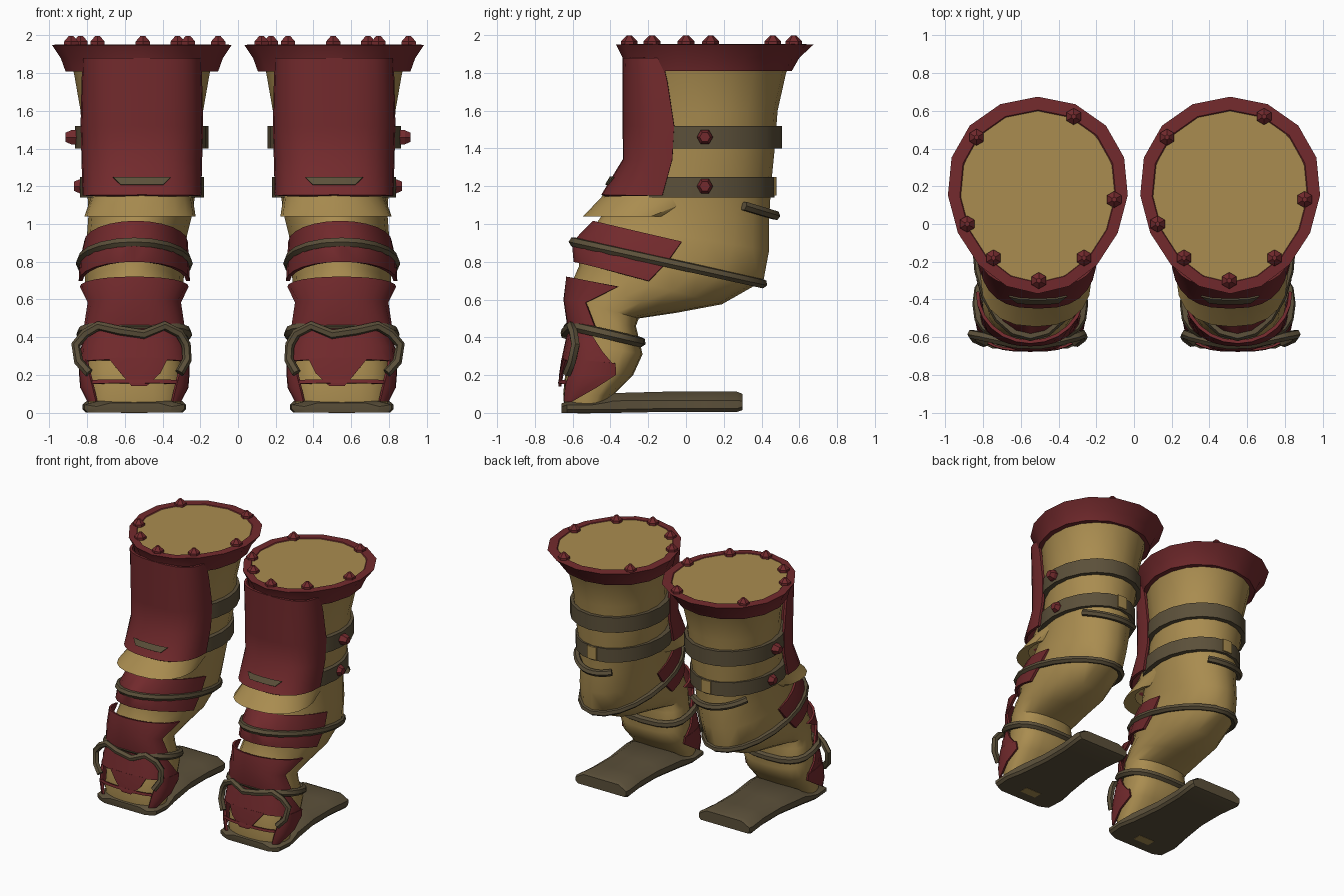
import bpy, bmesh, math
from mathutils import Vector

if "Cube" in bpy.data.objects:
    bpy.data.objects.remove(bpy.data.objects["Cube"])


def material(name, rgb):
    m = bpy.data.materials.new(name)
    m.diffuse_color = (*rgb, 1)
    m.use_nodes = True
    m.node_tree.nodes["Principled BSDF"].inputs["Base Color"].default_value = m.diffuse_color
    return m


TAN = material("tan_hide", (0.40, 0.265, 0.08))
RED = material("dark_red_leather", (0.17, 0.023, 0.026))
BROWN = material("brown_strap", (0.105, 0.08, 0.042))


def ring_point(ring, deg, side, egg=0.0, box=1.0):
    """Point on a tilted oval (front y, front z, back y, back z, half width).
    0 degrees is the front, positive turns outward; the foot is boxier."""
    yf, zf, yb, zb, half = ring
    mid = (zf + zb) / 2
    box -= .28 * min(1, max(0, (.65 - mid) / .2))
    a = math.radians(deg)
    s = math.copysign(abs(math.sin(a)) ** box, math.sin(a))
    c = math.copysign(abs(math.cos(a)) ** box, math.cos(a))
    t = (1 - c) / 2
    low = min(1, max(0, (1.1 - mid) / .25))
    x = 0.51 + 0.04 * low + half * s * (1 - egg * c)
    return Vector((side * x, yf + (yb - yf) * t, zf + (zb - zf) * t))


def finish(name, bm, mat, thick=0):
    bmesh.ops.recalc_face_normals(bm, faces=bm.faces)
    me = bpy.data.meshes.new(name)
    bm.to_mesh(me)
    bm.free()
    me.materials.append(mat)
    ob = bpy.data.objects.new(name, me)
    bpy.context.collection.objects.link(ob)
    if thick:
        mod = ob.modifiers.new("thickness", 'SOLIDIFY')
        mod.thickness = thick
        mod.offset = 0
    return ob


def loft(name, mat, side, rings, spans=None, n=20, caps=False, thick=0, egg=0.0, box=1.0):
    """Skin tilted ovals; spans limits each level to an angle range."""
    bm = bmesh.new()
    rows = []
    for i, r in enumerate(rings):
        if spans:
            a, b = spans[i]
            angs = [a + (b - a) * k / n for k in range(n + 1)]
        else:
            angs = [360 * k / n for k in range(n)]
        rows.append([bm.verts.new(ring_point(r, d, side, egg, box)) for d in angs])
    m = len(rows[0])
    for lo, hi in zip(rows, rows[1:]):
        for k in range(n):
            j = (k + 1) % m
            bm.faces.new((lo[k], lo[j], hi[j], hi[k]))
    if caps:
        bm.faces.new(rows[0])
        bm.faces.new(rows[-1])
    return finish(name, bm, mat, thick)


def tube(name, mat, pts, radius, cyclic=False):
    cu = bpy.data.curves.new(name, 'CURVE')
    cu.dimensions = '3D'
    cu.bevel_depth = radius
    cu.bevel_resolution = 1
    cu.use_fill_caps = True
    sp = cu.splines.new('POLY')
    sp.points.add(len(pts) - 1)
    for p, co in zip(sp.points, pts):
        p.co = (*co, 1)
    sp.use_cyclic_u = cyclic
    cu.materials.append(mat)
    ob = bpy.data.objects.new(name, cu)
    bpy.context.collection.objects.link(ob)


def stud(name, loc, r, axis, tip):
    """Faceted stud: a short collar with a cone pointing along axis."""
    bm = bmesh.new()
    bmesh.ops.create_cone(bm, cap_ends=True, segments=6, radius1=r, radius2=r, depth=r * .7)
    top = bmesh.ops.create_cone(bm, cap_ends=True, segments=6, radius1=r, radius2=r * tip, depth=r * .7)
    bmesh.ops.translate(bm, verts=top["verts"], vec=(0, 0, r * .7))
    rot = Vector((0, 0, 1)).rotation_difference(Vector(axis)).to_matrix()
    bmesh.ops.rotate(bm, verts=bm.verts, matrix=rot)
    bmesh.ops.translate(bm, verts=bm.verts, vec=loc)
    finish(name, bm, RED)


def flat(z, yf, yb, half):
    return (yf, z, yb, z, half)


BODY = [flat(1.948, -.31, .605, .412), flat(1.80, -.30, .53, .36), flat(1.6, -.29, .485, .325),
        flat(1.4, -.29, .47, .315), flat(1.2, -.36, .45, .29), (-.42, 1.08, .44, 1.02, .275),
        (-.47, 1.01, .44, .86, .265), (-.58, .90, .41, .70, .268), (-.565, .78, .19, .575, .26),
        (-.60, .70, -.05, .53, .245), (-.615, .60, -.25, .50, .232), (-.60, .48, -.265, .46, .24),
        (-.60, .38, -.23, .31, .26), (-.635, .25, -.28, .20, .265), (-.65, .10, -.39, .09, .25),
        flat(.03, -.645, -.42, .24)]

for side, tag in ((-1, "left"), (1, "right")):
    # hide leg and flared skirt
    loft(tag + "_leg", TAN, side, BODY, caps=True, egg=.08)
    loft(tag + "_skirt", TAN, side, [flat(1.24, -.36, .40, .27), flat(1.14, -.45, .30, .27),
         flat(1.04, -.545, -.02, .295), flat(1.05, -.42, -.06, .25)], box=.85)

    # flared top rim with studs
    loft(tag + "_rim", RED, side, [flat(1.81, -.28, .50, .33), flat(1.81, -.325, .56, .405),
         flat(1.88, -.335, .60, .43), flat(1.95, -.37, .675, .477), flat(1.953, -.312, .605, .414),
         flat(1.93, -.30, .58, .39)], n=16, egg=.1)
    for i, (x, y) in enumerate([(-.33, .46), (-.38, 0), (-.24, -.18), (0, -.3), (.24, -.18),
                                (.40, .13), (.185, .57)]):
        stud(f"{tag}_rim_stud_{i}", (side * .505 + x, y, 1.952), .044, (0, 0, 1), .3)

    # thigh plate with its brown mark
    plate = [flat(1.88, -.325, .07, .305), flat(1.75, -.325, .13, .31), flat(1.52, -.325, .20, .315),
             flat(1.34, -.325, .18, .31), flat(1.15, -.44, .19, .305)]
    loft(tag + "_thigh_plate", RED, side, plate, [(-90, 90)] * 5, n=14, thick=.02, box=.75)
    loft(tag + "_plate_mark", BROWN, side, [flat(1.248, -.40, .18, .31), flat(1.208, -.424, .18, .31)],
         [(-23, 23), (-15, 15)], n=4, thick=.009, box=.75)

    # broad thigh straps, side studs and rear buckle
    for i, (z0, z1, yf, yb, half) in enumerate([(1.40, 1.52, -.28, .49, .335),
                                                (1.14, 1.25, -.34, .45, .31)]):
        loft(f"{tag}_thigh_strap_{i}", BROWN, side, [flat(z1, yf, yb, half), flat(z0, yf, yb, half)],
             thick=.038)
        stud(f"{tag}_strap_stud_{i}", (side * (.87 - .045 * i), .10, (1.46, 1.20)[i]), .043, (side, 0, 0), .65)
    loft(tag + "_buckle", TAN, side, [flat(1.25, -.34, .474, .335), flat(1.15, -.34, .474, .335)],
         [(173, 187)] * 2, n=2, thick=.009)
    tail = (-.40, 1.31, .475, 1.045, .31)
    tube(tag + "_strap_tail", BROWN, [ring_point(tail, 128 + 8 * k, side) for k in range(11)], .026)

    # knee and shin guards
    loft(tag + "_knee_guard", RED, side, [(-.485, 1.01, .44, .80, .265), (-.595, .90, .40, .70, .28),
         (-.585, .80, .19, .595, .285)], [(-90, 90)] * 3, n=12, thick=.02)
    loft(tag + "_shin_guard", RED, side, [(-.625, .72, -.11, .62, .28), (-.64, .60, -.30, .55, .25),
         (-.62, .46, -.28, .44, .26)], [(-92, 92), (-72, 72), (-85, 85)], n=12, thick=.018)

    # foot wraps: instep, hanging point and side flaps
    loft(tag + "_instep_wrap", RED, side, [(-.615, .45, -.25, .42, .26), (-.635, .36, -.25, .29, .28),
         (-.652, .28, -.26, .24, .285)], [(-70, 70), (-90, 90), (-105, 105)], n=14, thick=.016)
    loft(tag + "_instep_point", RED, side, [(-.652, .29, -.26, .25, .28), (-.664, .21, -.30, .18, .28),
         (-.668, .14, -.36, .12, .27)], [(-32, 22), (-22, 9), (-8, 1)], n=6, thick=.014)
    for s in (-1, 1):
        loft(f"{tag}_foot_flap_{'inner' if s < 0 else 'outer'}", RED, side,
             [(-.652, .29, -.25, .25, .285), (-.668, .21, -.27, .20, .285), (-.672, .14, -.33, .13, .28),
              (-.67, .06, -.39, .06, .26)],
             [(s * 58, s * 105), (s * 50, s * 112), (s * 45, s * 94), (s * 44, s * 64)],
             n=6, thick=.016)
    loft(tag + "_toe_trim", RED, side, [(-.668, .175, -.38, .15, .27), (-.672, .155, -.38, .13, .27)],
         [(-50, 50)] * 2, n=8, thick=.012)

    # thin round straps around knee and ankle
    for nm, ring, r in (("knee_strap", (-.595, .905, .405, .685, .285), .026),
                        ("ankle_strap", (-.605, .46, -.24, .375, .28), .028)):
        tube(f"{tag}_{nm}", BROWN, [ring_point(ring, 18 * k, side) for k in range(20)], r, True)
    loop = [(.24, -.63, .21), (.295, -.605, .27), (.31, -.585, .36), (.26, -.595, .42), (.19, -.61, .46),
            (.08, -.635, .435), (-.05, -.64, .415), (-.16, -.62, .46), (-.24, -.60, .42),
            (-.275, -.585, .36), (-.28, -.60, .28), (-.24, -.63, .21)]
    tube(tag + "_foot_loop", BROWN, [(side * (.55 + x), y, z) for x, y, z in loop], .025)

    # sole with long, softly crowned heel plate
    bm = bmesh.new()
    prev = None
    for y, half, z0, z1 in [(-.66, .20, 0, .05), (-.63, .265, 0, .06), (-.50, .275, 0, .06),
                            (-.42, .26, 0, .075), (-.38, .25, 0, .105), (-.12, .215, .005, .112),
                            (.10, .215, .005, .112), (.27, .235, .005, .112), (.30, .225, .015, .10)]:
        b, crown = .018, max(.012, (z1 - .055) * .7)
        sect = [(-half + b, z0), (half - b, z0), (half, z0 + b), (half, z1 - crown - .006),
                (half - .07, z1), (-half + .07, z1), (-half, z1 - crown - .006), (-half, z0 + b)]
        row = [bm.verts.new((side * .55 + x, y, z)) for x, z in sect]
        if prev:
            for k in range(8):
                j = (k + 1) % 8
                bm.faces.new((prev[k], prev[j], row[j], row[k]))
        else:
            bm.faces.new(row)
        prev = row
    bm.faces.new(prev)
    finish(tag + "_sole", bm, BROWN)

    # worn tan patch under the toe
    bm = bmesh.new()
    bmesh.ops.create_cube(bm, size=1)
    bmesh.ops.scale(bm, verts=bm.verts, vec=(.14, .07, .004))
    bmesh.ops.translate(bm, verts=bm.verts, vec=(side * .55, -.54, 0))
    finish(tag + "_sole_patch", bm, TAN)

# bake thickness and tubes, then shade
bpy.ops.object.select_all(action='SELECT')
bpy.context.view_layer.objects.active = bpy.context.selected_objects[0]
bpy.ops.object.convert(target='MESH')
bpy.ops.object.shade_smooth_by_angle(angle=math.radians(40))
for ob in bpy.context.scene.objects:
    if "stud" in ob.name:
        for p in ob.data.polygons:
            p.use_smooth = False
